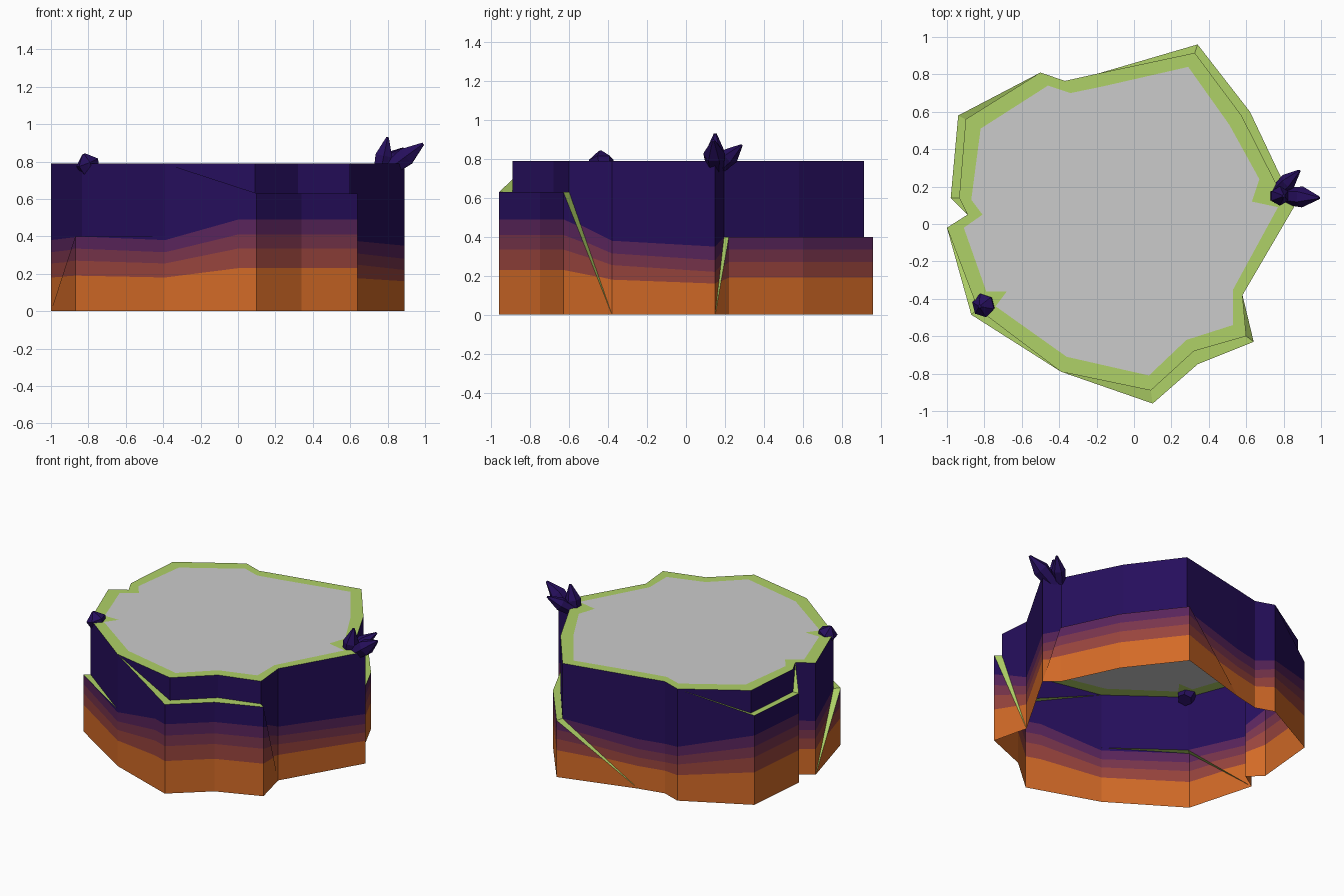
import bpy, bmesh, math
from mathutils import Vector
from mathutils.geometry import tessellate_polygon

if "Cube" in bpy.data.objects:
    bpy.data.objects.remove(bpy.data.objects["Cube"])

TOP = 0.79


def mat(name, rgb):
    m = bpy.data.materials.new(name)
    m.diffuse_color = (*rgb, 1)
    m.use_nodes = True
    m.node_tree.nodes["Principled BSDF"].inputs["Base Color"].default_value = m.diffuse_color
    return m


ORANGE = mat("orange rock", (0.65, 0.145, 0.02))
RUST = mat("rust rock", (0.314, 0.058, 0.047))
MAROON = mat("maroon rock", (0.19, 0.035, 0.072))
PLUM = mat("plum rock", (0.10, 0.018, 0.105))
PURPLE = mat("deep purple", (0.019, 0.0045, 0.107))
GREEN = mat("grass green", (0.43, 0.64, 0.135))
GREY = mat("plateau grey", (0.6, 0.6, 0.6))

# Colour band heights, by the kind of cliff
HIGH = (.23, .335, .41, .49)
MID = (.19, .27, .335, .40)
DIP = (.18, .255, .315, .38)
LOW = (.16, .22, .28, .35)

# Cliff columns, counterclockwise: foot x y, rim x y, ledge height, bands
COLS = [
    (.89, .15, .89, .15, 0, LOW),
    (.80, .22, .77, .195, .40, MID),
    (.62, .60, .575, .58, .40, MID),
    (.34, .96, .325, .915, .40, MID),
    (-.19, .805, -.19, .805, 0, LOW),
    (-.37, .765, -.37, .765, 0, LOW),
    (-.50, .81, -.50, .81, TOP, DIP),
    (-.94, .58, -.90, .56, .63, HIGH),
    (-.98, .14, -.935, .14, .63, HIGH),
    (-.89, .05, -.89, .05, TOP, DIP),
    (-1.0, -.02, -1.0, -.02, 0, DIP),
    (-.87, -.485, -.835, -.455, .40, MID),
    (-.39, -.79, -.39, -.79, .40, DIP),
    (-.39, -.79, -.39, -.79, TOP, DIP),
    (.002, -.926, -.006, -.87, .662, HIGH),
    (.10, -.96, .09, -.89, .63, HIGH),
    (.34, -.75, .32, -.68, .63, HIGH),
    (.64, -.63, .60, -.60, .63, HIGH),
    (.58, -.38, .58, -.38, 0, DIP),
]

# Inner edge of the grass rim
PLATEAU = [(.77, .09), (.63, .12), (.67, .24), (.51, .53), (.29, .84), (-.17, .735),
           (-.34, .70), (-.46, .74), (-.82, .51), (-.87, .13), (-.81, .05), (-.91, -.02),
           (-.79, -.36), (-.68, -.36), (-.74, -.44), (-.36, -.71), (.08, -.81),
           (.28, -.62), (.53, -.54), (.53, -.35)]


def make_object(name, polys, mats):
    """polys: list of (points, material index)"""
    bm = bmesh.new()
    for pts, mi in polys:
        f = bm.faces.new([bm.verts.new(p) for p in pts])
        f.material_index = mi
    bmesh.ops.remove_doubles(bm, verts=bm.verts, dist=0.0005)
    me = bpy.data.meshes.new(name)
    bm.to_mesh(me)
    bm.free()
    for m in mats:
        me.materials.append(m)
    ob = bpy.data.objects.new(name, me)
    bpy.context.collection.objects.link(ob)
    return ob


def tidy(pts):
    """Drop repeated corners; None if no area is left"""
    out = []
    for p in pts:
        if all((p - q).length > 1e-4 for q in out):
            out.append(p)
    return out if len(out) > 2 else None


def banded(pts, a, b, ha, hb):
    """Cut one wall panel along its sloping colour bands"""
    run = Vector((b.x - a.x, b.y - a.y, 0))
    out = Vector((run.y, -run.x, 0))
    bm = bmesh.new()
    bm.faces.new([bm.verts.new(p) for p in pts])
    for za, zb in zip(ha, hb):
        slope = run + Vector((0, 0, zb - za))
        bmesh.ops.bisect_plane(bm, geom=bm.verts[:] + bm.edges[:] + bm.faces[:], dist=1e-5,
                               plane_co=(a.x, a.y, za), plane_no=slope.cross(out))
    res = []
    for f in bm.faces:
        c = f.calc_center_median()
        t = (c - a).dot(run) / run.length_squared
        level = sum(c.z > za + (zb - za) * t for za, zb in zip(ha, hb))
        res.append(([v.co.copy() for v in f.verts], level))
    bm.free()
    return res


# Cliff walls and grass ledges
walls, ledges = [], []
for A, B in zip(COLS, COLS[1:] + COLS[:1]):
    oa, ob, ia, ib = (Vector((p[0], p[1], 0)) for p in (A[:2], B[:2], A[2:4], B[2:4]))
    if (oa - ob).length < 1e-4:
        continue
    up = lambda p, z: Vector((p.x, p.y, z))
    la, lb = A[4], B[4]
    if oa == ia and ob == ib:
        la = lb = 0
    lower = tidy([oa, ob, up(ob, lb), up(oa, la)])
    upper = tidy([up(ia, la), up(ib, lb), up(ib, TOP), up(ia, TOP)])
    ledge = tidy([up(oa, la), up(ob, lb), up(ib, lb), up(ia, la)])
    if lower and la + lb > 0:
        walls += banded(lower, oa, ob, A[5], B[5])
    if upper:
        walls += banded(upper, ia, ib, A[5], B[5])
    if ledge and (oa != ia or ob != ib):
        ledges.append((ledge, 0))
make_object("cliff_walls", walls, [ORANGE, RUST, MAROON, PLUM, PURPLE])
make_object("grass_ledges", ledges, [GREEN])


# Flat top: grass rim round a grey plateau
def flat(name, loops, m):
    pts = [p for l in loops for p in l]
    tris = []
    for t in tessellate_polygon(loops):
        p = [pts[i] for i in t]
        if (p[1] - p[0]).cross(p[2] - p[0]).z < 0:
            p.reverse()
        tris.append((p, 0))
    make_object(name, tris, [m])


rim = []
for c in COLS:
    p = Vector((c[2], c[3], TOP))
    if not rim or (p - rim[-1]).length > 1e-4:
        rim.append(p)
inner = [Vector((x, y, TOP)) for x, y in PLATEAU]
flat("grass_rim", [rim, inner[::-1]], GREEN)
flat("plateau", [inner], GREY)


# Pointed six-sided crystals
def crystal(name, base, tip, r):
    base, tip = Vector(base), Vector(tip)
    axis = tip - base
    q = axis.to_track_quat('Z', 'Y')
    ring = lambda t, s: [base + axis * t + q @ Vector((s * math.cos(k * math.pi / 3),
                         s * math.sin(k * math.pi / 3), 0)) for k in range(6)]
    rings = [ring(0, r * .75), ring(.55, r), ring(1, r * .15)]
    polys = [(rings[0][::-1], 0), (rings[2], 0)]
    for lo, hi in zip(rings, rings[1:]):
        for k in range(6):
            n = (k + 1) % 6
            polys.append(([lo[k], lo[n], hi[n], hi[k]], 0))
    make_object(name, polys, [PURPLE])


crystal("crystal_tall", (.755, .15, .71), (.80, .15, .93), .052)
crystal("crystal_outer", (.79, .15, .745), (.99, .14, .895), .056)
crystal("crystal_back", (.75, .16, .75), (.885, .285, .87), .045)
crystal("crystal_small", (-.785, -.43, .74), (-.825, -.44, .84), .065)
